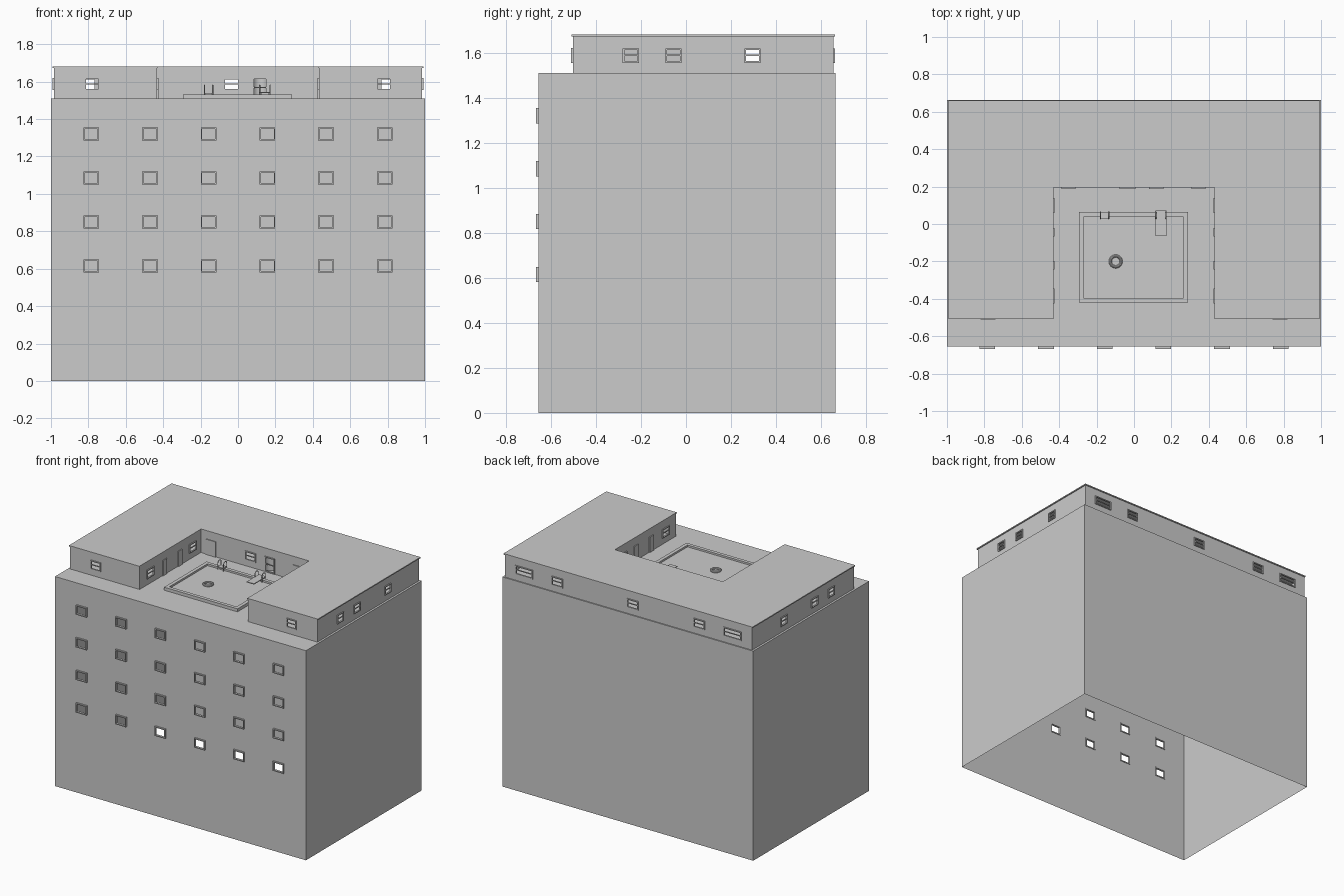
import bpy, bmesh, math
from mathutils import Matrix, Vector

if "Cube" in bpy.data.objects:
    bpy.data.objects.remove(bpy.data.objects["Cube"])


def finish(name, bm):
    me = bpy.data.meshes.new(name)
    bm.to_mesh(me)
    bm.free()
    ob = bpy.data.objects.new(name, me)
    bpy.context.collection.objects.link(ob)
    return ob


def add_box(bm, lo, hi, basis=Matrix()):
    lo, hi = Vector(lo), Vector(hi)
    m = basis @ Matrix.Translation((lo + hi) / 2) @ Matrix.Diagonal((*(hi - lo), 1))
    bmesh.ops.create_cube(bm, size=1, matrix=m)


def box(name, lo, hi):
    bm = bmesh.new()
    add_box(bm, lo, hi)
    return finish(name, bm)


def wall(name, p0, p1, z0, z1, windows=(), doors=(), bar=True, out=0.01, t=0.007):
    """Thin wall from p0 to p1 (outside on the right hand) with framed openings.
    Windows and doors are (world coordinate along wall, z centre, width, height)."""
    a, b = Vector((*p0, 0)), Vector((*p1, 0))
    length = (b - a).length
    d = (b - a) / length
    n = Vector((d.y, -d.x, 0))
    basis = Matrix(((d.x, n.x, 0, a.x), (d.y, n.y, 0, a.y), (0, 0, 1, 0), (0, 0, 0, 1)))
    axis = 0 if abs(d.x) > 0.5 else 1

    def rect(o):
        u = (o[0] - a[axis]) * d[axis]
        return u - o[2] / 2, u + o[2] / 2, o[1] - o[3] / 2, o[1] + o[3] / 2

    holes = [rect(o) for o in windows]
    us = sorted({0, length, *[round(v, 5) for h in holes for v in h[:2]]})
    zs = sorted({z0, z1, *[round(v, 5) for h in holes for v in h[2:]]})
    bm = bmesh.new()
    for u0, u1 in zip(us, us[1:]):
        for v0, v1 in zip(zs, zs[1:]):
            cu, cv = (u0 + u1) / 2, (v0 + v1) / 2
            if any(h[0] < cu < h[1] and h[2] < cv < h[3] for h in holes):
                continue
            bm.faces.new([bm.verts.new(basis @ Vector((u, 0, v)))
                          for u, v in ((u0, v0), (u1, v0), (u1, v1), (u0, v1))])
    bmesh.ops.remove_doubles(bm, verts=bm.verts, dist=1e-5)
    bmesh.ops.dissolve_limit(bm, angle_limit=0.01, verts=bm.verts, edges=bm.edges)
    finish(name, bm)
    # window frames with an optional middle bar
    if holes:
        bm = bmesh.new()
        for u0, u1, v0, v1 in holes:
            add_box(bm, (u0, -0.004, v0), (u0 + t, out, v1), basis)
            add_box(bm, (u1 - t, -0.004, v0), (u1, out, v1), basis)
            add_box(bm, (u0 + t, -0.004, v0), (u1 - t, out, v0 + t), basis)
            add_box(bm, (u0 + t, -0.004, v1 - t), (u1 - t, out, v1), basis)
            if bar:
                m = (v0 + v1) / 2
                add_box(bm, (u0 + t, -0.002, m - 0.002), (u1 - t, 0.004, m + 0.004), basis)
        bmesh.ops.recalc_face_normals(bm, faces=bm.faces)
        finish(name + "_window_frames", bm)
    # closed door panels
    if doors:
        bm = bmesh.new()
        for o in doors:
            u0, u1, v0, v1 = rect(o)
            add_box(bm, (u0, 0, v0), (u1, 0.006, v1), basis)
        bmesh.ops.recalc_face_normals(bm, faces=bm.faces)
        finish(name + "_doors", bm)


def outline(dx, dy, notch):
    """U-shaped penthouse plan, anticlockwise."""
    return [(-dx, -0.503 - dy), (-notch, -0.503 - dy), (-notch, 0.195), (notch, 0.195),
            (notch, -0.503 - dy), (dx, -0.503 - dy), (dx, 0.655 + dy), (-dx, 0.655 + dy)]


def tube(name, pts, r):
    cu = bpy.data.curves.new(name, 'CURVE')
    cu.dimensions = '3D'
    cu.bevel_depth = r
    cu.bevel_resolution = 1
    cu.use_fill_caps = True
    sp = cu.splines.new('POLY')
    sp.points.add(len(pts) - 1)
    for p, c in zip(sp.points, pts):
        p.co = (*c, 1)
    ob = bpy.data.objects.new(name, cu)
    bpy.context.collection.objects.link(ob)


H, TOP = 1.51, 1.672
Y0, Y1 = -0.655, 0.663

# main block: four thin walls, open underneath
grid = [(x, z, 0.084, 0.068) for x in (-0.785, -0.47, -0.157, 0.157, 0.47, 0.785)
        for z in (0.615, 0.85, 1.085, 1.32)]
wall("front_wall", (-1, Y0), (1, Y0), 0, H, grid, bar=False, out=0.012)
wall("right_wall", (1, Y0), (1, Y1), 0, H)
wall("back_wall", (1, Y1), (-1, Y1), 0, H)
wall("left_wall", (-1, Y1), (-1, Y0), 0, H)

# terrace deck
bm = bmesh.new()
bm.faces.new([bm.verts.new((x, y, H)) for x, y in ((-1, Y0), (1, Y0), (1, Y1), (-1, Y1))])
finish("terrace_deck", bm)

# penthouse walls
ZW = 1.587
P = outline(0.985, 0, 0.432)
inner = [(-0.385, ZW, 0.08, 0.064), (0.10, ZW, 0.08, 0.064)]
inner_doors = [(-0.045, 1.565, 0.045, 0.11), (-0.22, 1.565, 0.045, 0.11)]
side = [(y, ZW, 0.072, 0.064) for y in (-0.245, -0.055, 0.295)]
openings = [
    ("left_wing_front", [(-0.78, ZW, 0.08, 0.066)], ()),
    ("left_court_wall", inner, inner_doors),
    ("back_court_wall", [(-0.035, ZW, 0.085, 0.064), (0.118, 1.567, 0.078, 0.11)],
     [(-0.35, 1.565, 0.08, 0.11), (0.345, 1.565, 0.08, 0.11)]),
    ("right_court_wall", inner, inner_doors),
    ("right_wing_front", [(0.78, ZW, 0.08, 0.066)], ()),
    ("penthouse_right", side, ()),
    ("penthouse_back", [(s * 0.83, ZW, 0.14, 0.064) for s in (-1, 1)]
     + [(x, ZW, 0.09, 0.064) for x in (-0.565, -0.035, 0.565)], ()),
    ("penthouse_left", side, ()),
]
for i, (name, wins, doors) in enumerate(openings):
    wall(name, P[i], P[(i + 1) % 8], H, TOP, wins, doors, out=0.007)

# curved niche behind the open doorway
bm = bmesh.new()
arc = [(0.118 + 0.039 * math.cos(math.pi * k / 10), 0.197 + 0.039 * math.sin(math.pi * k / 10))
       for k in range(11)]
for p, q in zip(arc, arc[1:]):
    f = bm.faces.new([bm.verts.new(c) for c in ((*p, H), (*q, H), (*q, 1.622), (*p, 1.622))])
    f.smooth = True
bmesh.ops.remove_doubles(bm, verts=bm.verts, dist=1e-5)
finish("doorway_niche", bm)

# penthouse roof slab with a small overhang
bm = bmesh.new()
f = bm.faces.new([bm.verts.new((x, y, TOP)) for x, y in outline(0.992, 0.006, 0.43)])
ext = bmesh.ops.extrude_face_region(bm, geom=[f], use_keep_orig=True)
bmesh.ops.translate(bm, vec=(0, 0, 0.008),
                    verts=[v for v in ext["geom"] if isinstance(v, bmesh.types.BMVert)])
bmesh.ops.recalc_face_normals(bm, faces=bm.faces)
finish("penthouse_roof", bm)

# pool rim and water
X0, X1, A0, A1, R = -0.295, 0.29, -0.42, 0.063, 0.025
box("pool_rim_front", (X0, A0, H), (X1, A0 + R, 1.532))
box("pool_rim_back", (X0, A1 - R, H), (X1, A1, 1.532))
box("pool_rim_left", (X0, A0 + R, H), (X0 + R, A1 - R, 1.532))
box("pool_rim_right", (X1 - R, A0 + R, H), (X1, A1 - R, 1.532))
box("pool_water", (X0 + R, A0 + R, H), (X1 - R, A1 - R, 1.519))

# swim ring
bpy.ops.mesh.primitive_torus_add(major_radius=0.029, minor_radius=0.008, major_segments=24,
                                 minor_segments=10, location=(-0.098, -0.2, 1.523))
bpy.context.object.name = "swim_ring"
bpy.ops.object.shade_smooth_by_angle()

# ladder and diving board handrails
for label, xs in (("ladder", (-0.18, -0.135)), ("board", (0.116, 0.172))):
    for i, x in enumerate(xs):
        arch = [(x, 0.065, 1.53)] + [
            (x, 0.046 + 0.019 * math.cos(math.pi * k / 8), 1.562 + 0.019 * math.sin(math.pi * k / 8))
            for k in range(9)] + [(x, 0.027, 1.515)]
        tube(f"{label}_rail_{i + 1}", arch, 0.003)
box("ladder_step", (-0.18, 0.027, 1.532), (-0.135, 0.065, 1.54))
box("diving_board", (0.115, -0.065, 1.54), (0.173, 0.073, 1.546))
box("diving_board_base", (0.125, 0.04, 1.53), (0.163, 0.063, 1.54))
